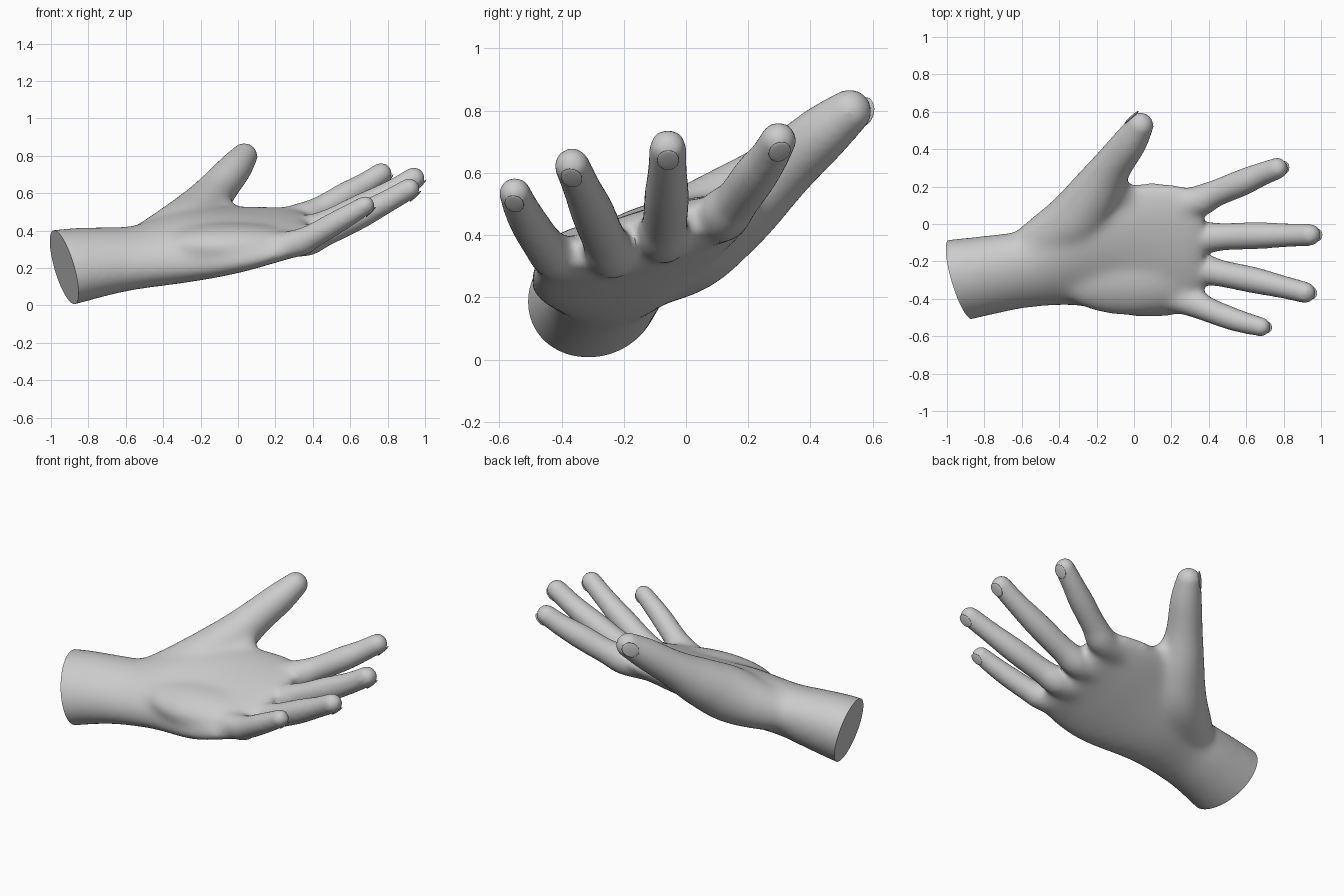
import bpy, bmesh, math
from mathutils import Vector, Matrix

if "Cube" in bpy.data.objects:
    bpy.data.objects.remove(bpy.data.objects["Cube"])

skin = bpy.data.materials.new("skin_grey")
skin.diffuse_color = (0.6, 0.6, 0.6, 1)
skin.use_nodes = True
skin.node_tree.nodes["Principled BSDF"].inputs["Base Color"].default_value = skin.diffuse_color
SIDES = 28


def loft(name, rings):
    """Closed skin through rings of (centre, half axis u, half axis v)."""
    bm = bmesh.new()
    loops = []
    for c, u, v in rings:
        loops.append([bm.verts.new(c + u * math.cos(t) + v * math.sin(t))
                      for t in (2 * math.pi * i / SIDES for i in range(SIDES))])
    for a, b in zip(loops, loops[1:]):
        for i in range(SIDES):
            j = (i + 1) % SIDES
            bm.faces.new((a[i], a[j], b[j], b[i]))
    bm.faces.new(loops[0])
    bm.faces.new(loops[-1])
    bmesh.ops.recalc_face_normals(bm, faces=bm.faces)
    me = bpy.data.meshes.new(name)
    bm.to_mesh(me)
    bm.free()
    ob = bpy.data.objects.new(name, me)
    bpy.context.collection.objects.link(ob)
    me.materials.append(skin)
    return ob


def smooth_path(keys, steps=6):
    """Catmull-Rom interpolation of equal-length number tuples."""
    k = [Vector(p) for p in keys]
    k = [k[0] * 2 - k[1]] + k + [k[-1] * 2 - k[-2]]
    out = []
    for i in range(1, len(k) - 2):
        a, b, c, d = k[i - 1:i + 3]
        for s in range(steps):
            t = s / steps
            out.append(0.5 * (2 * b + (c - a) * t + (2 * a - 5 * b + 4 * c - d) * t * t
                              + (3 * b - a - 3 * c + d) * t ** 3))
    return out + [k[-2]]


def digit(name, keys, back):
    """Round-tipped finger from (x, y, z, radius) keys; back is the nail side."""
    p = smooth_path(keys)
    rings = []
    for i, q in enumerate(p):
        d = (p[min(i + 1, len(p) - 1)].xyz - p[max(i - 1, 0)].xyz).normalized()
        u = d.cross(Vector(back)).normalized()
        rings.append((q.xyz, u * q.w, d.cross(u) * q.w))
    r = p[-1].w
    for a in (20, 40, 60, 78):
        s, k = math.sin(math.radians(a)), math.cos(math.radians(a))
        rings.append((p[-1].xyz + d * r * s, u * r * k, d.cross(u) * r * k))
    ob = loft(name, rings)
    # nail frame: across, along, outwards, leaning towards the tip
    out = -d.cross(u) if (-d.cross(u)).dot(Vector(back)) > 0 else d.cross(u)
    c, s = math.cos(math.radians(14)), math.sin(math.radians(14))
    lean, along = out * c + d * s, d * c - out * s
    frame = Matrix((u, along, lean)).transposed().to_4x4()
    frame.translation = p[-1].xyz + lean * r * 0.9 - along * r * 0.05
    return ob, frame, r


def ellipsoid(name, matrix, size):
    bm = bmesh.new()
    bmesh.ops.create_uvsphere(bm, u_segments=24, v_segments=12, radius=1,
                              matrix=matrix @ Matrix.Diagonal((*size, 1)))
    me = bpy.data.meshes.new(name)
    bm.to_mesh(me)
    bm.free()
    ob = bpy.data.objects.new(name, me)
    bpy.context.collection.objects.link(ob)
    me.materials.append(skin)
    for f in me.polygons:
        f.use_smooth = True
    return ob


# forearm, wrist and palm: x, centre y, centre z, half width, half thickness, tilt
sections = [(-1.2, -.33, .16, .24, .2, 35), (-.92, -.298, .203, .235, .196, 35),
            (-.72, -.265, .232, .222, .176, 28), (-.55, -.237, .256, .223, .157, 28),
            (-.3, -.162, .314, .3, .16, 27), (0, -.142, .35, .378, .125, 21),
            (.2, -.14, .376, .374, .1, 18), (.31, -.138, .388, .337, .085, 17),
            (.375, -.135, .4, .29, .05, 17)]
rings = []
for x, y, z, a, b, t in smooth_path(sections, 5):
    t = math.radians(t)
    rings.append((Vector((x, y, z)), Vector((0, math.cos(t), math.sin(t))) * a,
                  Vector((0, -math.sin(t), math.cos(t))) * b))
parts = [loft("hand", rings)]

# little-finger-side pad of the palm, and the web beside the thumb
pad = Matrix.Translation((-.02, -.315, .335)) @ Matrix.Rotation(math.radians(14), 4, 'X')
parts.append(ellipsoid("palm_pad", pad, (.38, .18, .1)))
web = Matrix.Translation((-.15, .1, .45)) @ Matrix.Rotation(math.radians(38), 4, 'X')
parts.append(ellipsoid("thumb_web", web, (.19, .2, .085)))

# fingers and thumb
down = (.5, 0, -.85)
digits = [
    ("index_finger", [(.1, .07, .425, .06), (.32, .115, .46, .086), (.44, .165, .512, .072),
                      (.58, .222, .59, .071), (.68, .265, .648, .063), (.765, .297, .705, .058)], down),
    ("middle_finger", [(.1, -.08, .375, .06), (.34, -.075, .392, .086), (.48, -.068, .44, .073),
                       (.66, -.062, .525, .072), (.82, -.06, .607, .063), (.94, -.058, .68, .059)], down),
    ("ring_finger", [(.1, -.22, .335, .06), (.34, -.24, .342, .083), (.47, -.265, .39, .071),
                     (.64, -.30, .473, .07), (.79, -.335, .552, .061), (.915, -.366, .623, .057)], down),
    ("little_finger", [(.08, -.37, .3, .055), (.3, -.42, .33, .077), (.4, -.46, .372, .066),
                       (.51, -.502, .435, .062), (.6, -.53, .487, .057), (.68, -.55, .535, .051)], down),
    ("thumb", [(-.68, -.18, .26, .08), (-.49, -.09, .31, .135), (-.32, .01, .383, .165),
               (-.215, .15, .485, .145), (-.115, .31, .615, .106), (-.02, .44, .728, .09),
               (.033, .525, .797, .072)], (-.8, .55, -.15)),
]
nails = []
for name, keys, back in digits:
    ob, frame, r = digit(name, keys, back)
    parts.append(ob)
    nails.append((name.replace("_finger", "") + "_nail", frame, r))

# fuse everything into one skin
bpy.ops.object.select_all(action='DESELECT')
for ob in parts:
    ob.select_set(True)
hand = parts[0]
bpy.context.view_layer.objects.active = hand
bpy.ops.object.join()
m = hand.modifiers.new("fuse", 'REMESH')
m.mode = 'VOXEL'
m.voxel_size = 0.013
bpy.ops.object.modifier_apply(modifier=m.name)

# blend the palm strongly and the fingers lightly
group = hand.vertex_groups.new(name="palm_blend")
for v in hand.data.vertices:
    past = max((v.co.x - .28) / .12, (v.co.y - .2) / .12, 0)
    group.add([v.index], max(.12, 1 - past), 'REPLACE')
m = hand.modifiers.new("soften", 'SMOOTH')
m.factor = 0.5
m.iterations = 60
m.vertex_group = group.name
bpy.ops.object.modifier_apply(modifier=m.name)

# slanted cut through the forearm
bm = bmesh.new()
bm.from_mesh(hand.data)
cut = bmesh.ops.bisect_plane(bm, geom=bm.verts[:] + bm.edges[:] + bm.faces[:], dist=1e-5,
                             plane_co=(-.955, 0, 0), plane_no=(1, .26, .25), clear_inner=True)
rim = [e for e in cut["geom_cut"] if isinstance(e, bmesh.types.BMEdge)]
bmesh.ops.holes_fill(bm, edges=rim, sides=0)
bmesh.ops.recalc_face_normals(bm, faces=bm.faces)
bm.to_mesh(hand.data)
bm.free()
hand.data.materials.clear()
hand.data.materials.append(skin)
bpy.ops.object.shade_smooth_by_angle(angle=math.radians(50))

# finger and thumb nails
for name, frame, r in nails:
    ellipsoid(name, frame, (r * .6, r * .75, r * .1))
